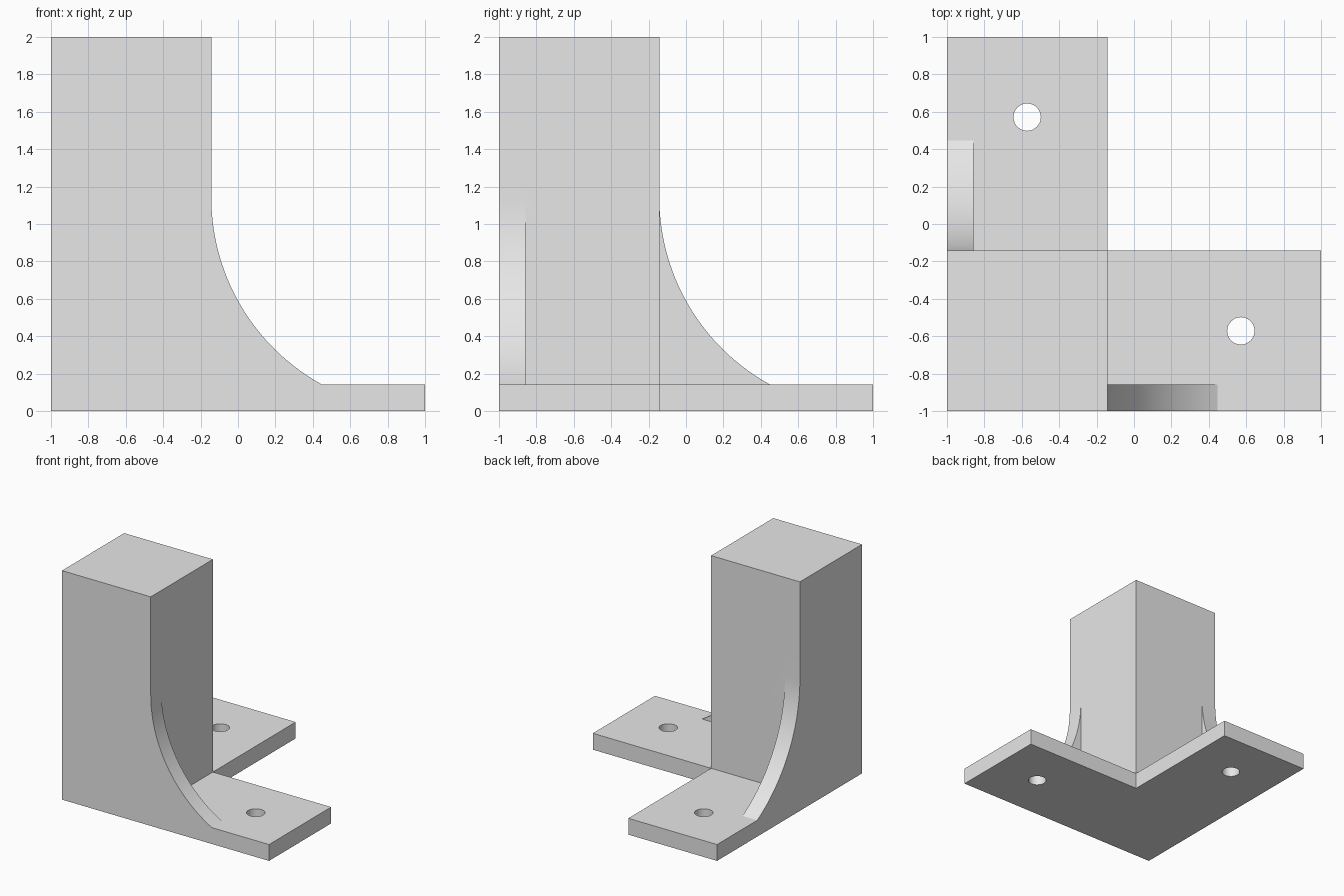
import bpy
import bmesh
from math import pi, asin, cos, sin, radians

cube = bpy.data.objects.get("Cube")
if cube:
    bpy.data.objects.remove(cube, do_unlink=True)

T = 1 / 7            # plate and rib thickness
R = 8 / 7            # rib fillet radius, centred above the plate tip
HOLE = 0.073

grey = bpy.data.materials.new("light grey")
grey.use_nodes = True
grey.diffuse_color = (0.8, 0.8, 0.8, 1)
grey.node_tree.nodes["Principled BSDF"].inputs["Base Color"].default_value = (0.8, 0.8, 0.8, 1)


def prism(name, outline, offset):
    """Closed solid swept from a 3D outline along an offset."""
    bm = bmesh.new()
    face = bm.faces.new([bm.verts.new(p) for p in outline])
    swept = bmesh.ops.extrude_face_region(bm, geom=[face], use_keep_orig=True)
    verts = [g for g in swept["geom"] if isinstance(g, bmesh.types.BMVert)]
    bmesh.ops.translate(bm, verts=verts, vec=offset)
    bmesh.ops.recalc_face_normals(bm, faces=bm.faces)
    mesh = bpy.data.meshes.new(name)
    bm.to_mesh(mesh)
    bm.free()
    mesh.materials.append(grey)
    obj = bpy.data.objects.new(name, mesh)
    bpy.context.collection.objects.link(obj)
    return obj


def combine(target, other, operation):
    """Apply a boolean and remove the helper."""
    bpy.context.view_layer.objects.active = target
    mod = target.modifiers.new("combine", "BOOLEAN")
    mod.operation, mod.solver, mod.object = operation, "EXACT", other
    bpy.ops.object.modifier_apply(modifier=mod.name)
    bpy.data.objects.remove(other, do_unlink=True)


# L-shaped base plate
corner = [(-1, -1), (1, -1), (1, -T), (-T, -T), (-T, 1), (-1, 1)]
bracket = prism("corner_bracket", [(x, y, 0) for x, y in corner], (0, 0, T))

# Square column
square = [(-1, -1), (-T, -1), (-T, -T), (-1, -T)]
combine(bracket, prism("column", [(x, y, 0) for x, y in square], (0, 0, 2)), "UNION")

# Curved ribs along the two outer sides
steps = 28
sweep = asin(1 / R)
arc = [(1 + R * cos(pi + sweep * i / steps), R + R * sin(pi + sweep * i / steps))
       for i in range(steps + 1)]
profile = [(-0.5, R)] + arc + [(arc[-1][0], 0), (-0.5, 0)]
front_rib = prism("front_rib", [(u, -1, z) for u, z in profile], (0, T, 0))
side_rib = prism("side_rib", [(-1, u, z) for u, z in profile], (T, 0, 0))
for rib in (front_rib, side_rib):
    combine(bracket, rib, "UNION")

# Screw holes, one in each foot
for x, y in ((4 / 7, -4 / 7), (-4 / 7, 4 / 7)):
    ring = [(x + HOLE * cos(2 * pi * i / 48), y + HOLE * sin(2 * pi * i / 48), -0.1)
            for i in range(48)]
    cutter = prism("hole_cutter", ring, (0, 0, 0.4))
    cutter.hide_render = True
    combine(bracket, cutter, "DIFFERENCE")

# Merge coplanar faces, then smooth only the curved surfaces
bm = bmesh.new()
bm.from_mesh(bracket.data)
bmesh.ops.remove_doubles(bm, verts=bm.verts, dist=0.0001)
bmesh.ops.dissolve_limit(bm, angle_limit=radians(0.5), verts=bm.verts, edges=bm.edges)
bm.to_mesh(bracket.data)
bm.free()
bpy.ops.object.select_all(action="DESELECT")
bracket.select_set(True)
bpy.context.view_layer.objects.active = bracket
bpy.ops.object.shade_smooth_by_angle(angle=radians(20))
